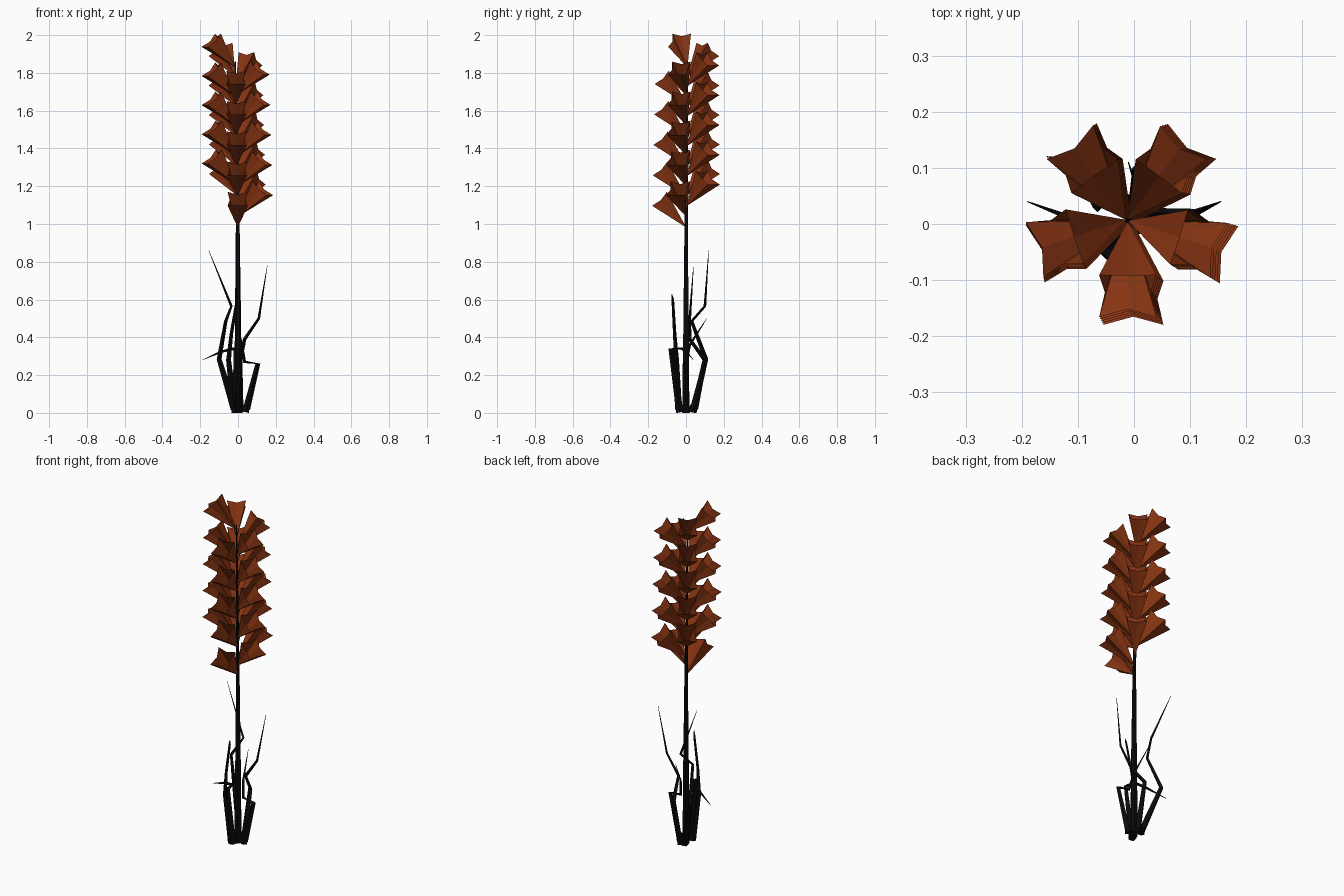
import bpy, bmesh
from math import radians, cos, sin, pi
from mathutils import Vector, Matrix

cube = bpy.data.objects.get("Cube")
if cube:
    bpy.data.objects.remove(cube)


def material(name, color):
    m = bpy.data.materials.new(name)
    m.use_nodes = True
    m.diffuse_color = (*color, 1)
    b = m.node_tree.nodes["Principled BSDF"]
    b.inputs["Base Color"].default_value = (*color, 1)
    b.inputs["Roughness"].default_value = 0.9
    return m


RUST = material("rust_orange", (0.24, 0.034, 0.006))
BLACK = material("stem_black", (0.003, 0.003, 0.003))


def finish(name, bm, mat):
    me = bpy.data.meshes.new(name)
    bm.to_mesh(me)
    bm.free()
    me.materials.append(mat)
    ob = bpy.data.objects.new(name, me)
    bpy.context.collection.objects.link(ob)
    return ob


def tube(name, points, radii, sides, mat):
    """Low-poly tapered tube along a bent path."""
    bm = bmesh.new()
    pts = [Vector(p) for p in points]
    rings = []
    for i, p in enumerate(pts):
        t = pts[min(i + 1, len(pts) - 1)] - pts[max(i - 1, 0)]
        q = Vector((0, 0, 1)).rotation_difference(t.normalized())
        rings.append([bm.verts.new(p + q @ Vector((radii[i] * cos(2 * pi * k / sides),
                                                   radii[i] * sin(2 * pi * k / sides), 0)))
                      for k in range(sides)])
    for a, b in zip(rings, rings[1:]):
        for k in range(sides):
            n = (k + 1) % sides
            bm.faces.new((a[k], a[n], b[n], b[k]))
    bm.faces.new(rings[0][::-1])
    bm.faces.new(rings[-1])
    return finish(name, bm, mat)


def stem_point(z):
    """Centre of the slightly leaning stem."""
    f = max(0, z - 0.9)
    return Vector((-0.015 * f, 0.008 * f, z))


def bloom(name, base, angle, size):
    """Open four-cornered trumpet with notched rim, pointing out and up."""
    bm = bmesh.new()
    place = (Matrix.Translation(base) @ Matrix.Rotation(angle, 4, 'Z')
             @ Matrix.Rotation(radians(43), 4, 'Y') @ Matrix.Scale(size, 4))
    apex = bm.verts.new(place @ Vector((0, 0, 0)))
    rim = []
    for k in range(8):
        a = radians(45 * k)
        r, h = (0.076, 0.207) if k % 2 else (0.043, 0.197)
        rim.append(bm.verts.new(place @ Vector((r * cos(a), r * sin(a), h))))
    for k in range(8):
        bm.faces.new((apex, rim[k - 1], rim[k]))
    return finish(name, bm, RUST)


# Stem
heights = (0, 0.5, 1.0, 1.4, 1.86)
tube("stem", [stem_point(z) for z in heights], (0.021, 0.016, 0.01, 0.007, 0.003), 6, BLACK)

# Blooms in five columns around the stem, each column starting higher
for col in range(5):
    for row in range(5):
        z = 0.982 + 0.056 * col + row * (0.1625 - 0.0017 * col)
        bloom(f"bloom_{col}_{row}", stem_point(z), radians(-90 + 72 * col), 1 - 0.012 * row)

# Bent leaves around the foot
leaves = {
    "tall_back_leaf": ((-.02, .04, .02), (-.1, .105, .285), (-.065, .03, .485),
                       (-.035, .1, .565), (-.155, .12, .86)),
    "tall_left_leaf": ((.01, .045, .02), (.01, .1, .28), (.035, .02, .39),
                       (.11, .02, .5), (.155, .04, .78)),
    "folded_leaf": ((.045, 0, .02), (.105, -.005, .26), (.035, 0, .27),
                    (.02, .02, .36), (-.01, .11, .5)),
    "front_leaf": ((-.02, -.04, .02), (-.05, -.05, .28), (-.035, -.06, .42),
                   (-.005, -.07, .6), (0, -.075, .63)),
    "drooping_leaf": ((-.01, -.035, .02), (-.01, -.08, .34), (-.02, -.02, .34),
                      (-.085, 0, .325), (-.19, .04, .28)),
}
for name, path in leaves.items():
    tube(name, path, (0.019, 0.013, 0.009, 0.007, 0.001), 4, BLACK)
    # Rounded root where the leaf leaves the ground
    x, y, _ = path[0]
    tube(name + "_root", ((x * 0.8, y * 0.8, 0.005), (x, y, 0.04)), (0.022, 0.018), 5, BLACK)
